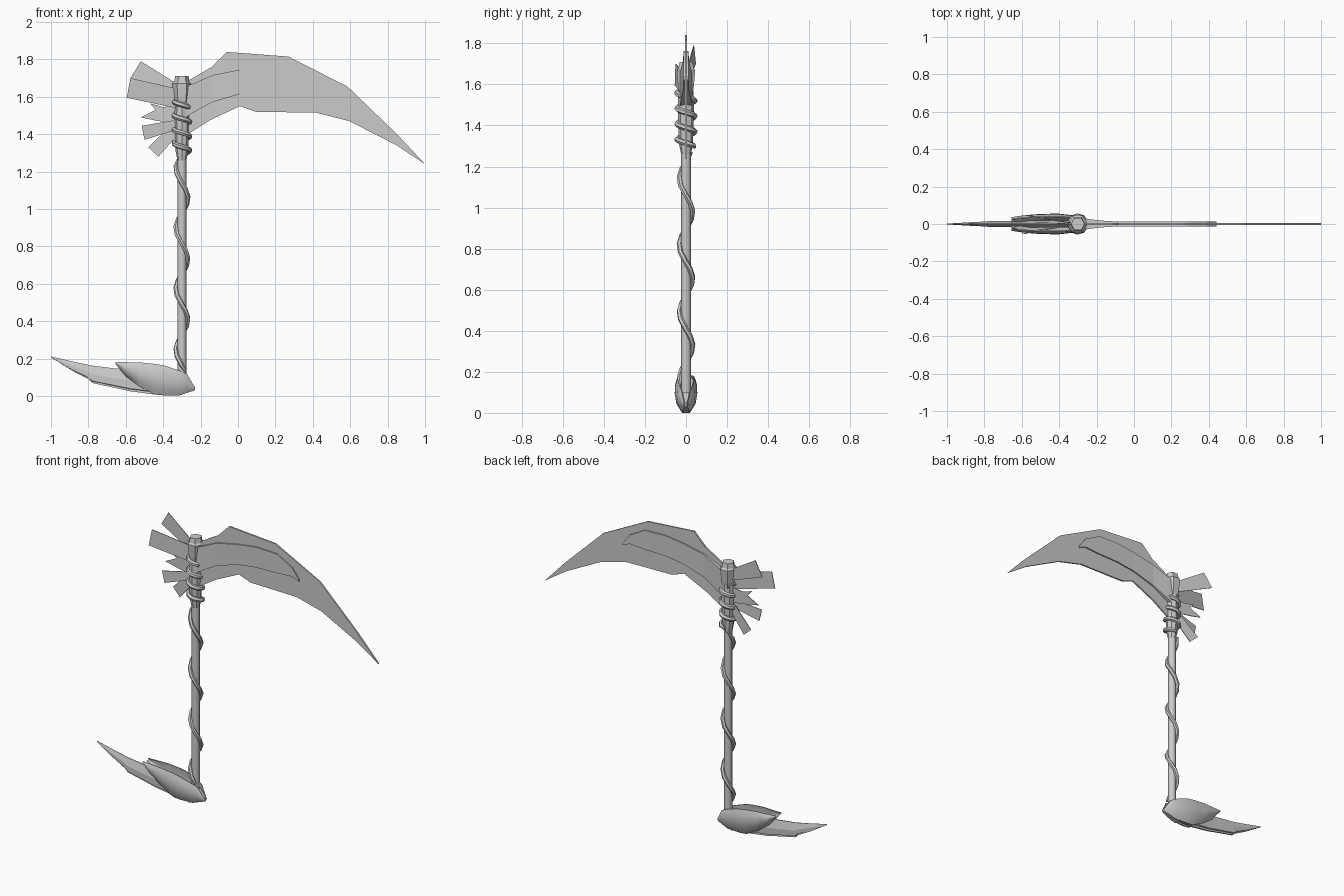
import bpy, bmesh, math
from mathutils import Vector

cube = bpy.data.objects.get("Cube")
if cube:
    bpy.data.objects.remove(cube, do_unlink=True)

# One plain grey for everything
grey = bpy.data.materials.new("plain grey")
grey.use_nodes = True
GREY = (0.6, 0.6, 0.6, 1)
grey.diffuse_color = GREY
grey.node_tree.nodes["Principled BSDF"].inputs["Base Color"].default_value = GREY
AXIS = -0.3  # x of the shaft


def finish(obj, angle):
    obj.data.materials.clear()
    obj.data.materials.append(grey)
    bpy.ops.object.select_all(action='DESELECT')
    obj.select_set(True)
    bpy.context.view_layer.objects.active = obj
    if angle:
        bpy.ops.object.shade_smooth_by_angle(angle=math.radians(angle))
    return obj


def from_bmesh(name, bm, angle=0):
    bmesh.ops.recalc_face_normals(bm, faces=bm.faces)
    mesh = bpy.data.meshes.new(name)
    bm.to_mesh(mesh)
    bm.free()
    obj = bpy.data.objects.new(name, mesh)
    bpy.context.collection.objects.link(obj)
    return finish(obj, angle)


def bridge(name, rings, angle=0):
    """Skin a row of closed rings and cap both ends."""
    bm = bmesh.new()
    loops = [[bm.verts.new(p) for p in ring] for ring in rings]
    n = len(loops[0])
    for a, b in zip(loops, loops[1:]):
        for i in range(n):
            j = (i + 1) % n
            bm.faces.new((a[i], a[j], b[j], b[i]))
    bm.faces.new(loops[0])
    bm.faces.new(loops[-1])
    return from_bmesh(name, bm, angle)


def loft(name, sections, profile, side=1, angle=0):
    """Sections are (x, top, bottom, half width); profile is (height, width) fractions."""
    return bridge(name, [[(x, side * v * w, low + u * (top - low)) for u, v in profile]
                         for x, top, low, w in sections], angle)


def lathe(name, profile, sides, angle=0):
    turns = [math.tau * i / sides for i in range(sides)]
    return bridge(name, [[(AXIS + r * math.cos(t), r * math.sin(t), z) for t in turns]
                         for z, r in profile], angle)


def plate(name, outline, half, lean=0):
    """Thin sheet in the xz plane; lean swings its far end sideways."""
    bm = bmesh.new()
    rows = []
    for s in (-half, half):
        rows.append([bm.verts.new((x, s + lean * max(0, AXIS - x), z)) for x, z in outline])
        bm.faces.new(rows[-1])
    n = len(outline)
    for i in range(n):
        j = (i + 1) % n
        bm.faces.new((rows[0][i], rows[0][j], rows[1][j], rows[1][i]))
    bmesh.ops.triangulate(bm, faces=[f for f in bm.faces if len(f.verts) > 4])
    return from_bmesh(name, bm)


def vine(name, top, bottom, pitch, radius, thick, steps, start):
    """Tube winding down around the shaft."""
    curve = bpy.data.curves.new(name, 'CURVE')
    curve.dimensions = '3D'
    curve.bevel_depth = thick
    curve.bevel_resolution = 1
    curve.use_fill_caps = True
    count = int((top - bottom) / pitch * steps) + 1
    spline = curve.splines.new('POLY')
    spline.points.add(count - 1)
    for i, p in enumerate(spline.points):
        t = start + math.tau * i / steps
        p.co = (AXIS + radius * math.cos(t), radius * math.sin(t), top - pitch * i / steps, 1)
        p.radius = 0.5 if i in (0, count - 1) else 1
    obj = bpy.data.objects.new(name, curve)
    bpy.context.collection.objects.link(obj)
    bpy.ops.object.select_all(action='DESELECT')
    obj.select_set(True)
    bpy.context.view_layer.objects.active = obj
    bpy.ops.object.convert(target='MESH')
    return finish(bpy.context.object, 50)


# Shaft, sleeve and six-sided head
lathe("shaft", [(0.06, 0.024), (1.6, 0.024)], 8, 50)
lathe("sleeve", [(1.26, 0.024), (1.31, 0.034), (1.5, 0.04), (1.57, 0.036)], 8, 30)
lathe("head_cap", [(1.55, 0.036), (1.59, 0.044), (1.67, 0.052), (1.68, 0.042), (1.71, 0.036)], 6)

# Winding vines
vine("shaft_vine", 1.27, 0.1, 0.325, 0.033, 0.013, 8, math.pi * 0.7)
vine("grip_binding", 1.58, 1.29, 0.075, 0.043, 0.014, 10, math.pi * 0.9)

# Main blade with its raised panel
plate("main_blade", [
    (-0.3, 1.67), (-0.26, 1.69), (-0.14, 1.76), (-0.11, 1.77), (-0.085, 1.75), (-0.05, 1.755),
    (-0.04, 1.79), (-0.06, 1.84), (0.27, 1.815), (0.585, 1.655), (0.85, 1.4), (1.0, 1.24),
    (0.85, 1.34), (0.595, 1.47), (0.42, 1.515), (0.095, 1.52), (0.15, 1.575), (0.01, 1.55),
    (-0.15, 1.475), (-0.26, 1.405), (-0.3, 1.4)], 0.005)
BOX = [(0, 1), (1, 1), (1, -1), (0, -1)]
loft("blade_panel", [
    (-0.3, 1.65, 1.48, 0.032), (-0.24, 1.67, 1.515, 0.026), (-0.14, 1.715, 1.57, 0.015),
    (0.01, 1.745, 1.615, 0.013), (0.14, 1.762, 1.632, 0.013), (0.285, 1.757, 1.635, 0.013),
    (0.39, 1.7, 1.642, 0.013), (0.44, 1.635, 1.622, 0.013)], BOX)

# Fan of sheets behind the head
fan = {
    "upper_fan_sheet": ([(-0.52, 1.79), (-0.575, 1.7), (-0.31, 1.59), (-0.31, 1.66)], 0.17),
    "broad_fan_sheet": ([(-0.575, 1.7), (-0.595, 1.595), (-0.31, 1.535), (-0.31, 1.64)], -0.18),
    "jagged_fan_sheet": ([(-0.3, 1.56), (-0.4, 1.545), (-0.47, 1.565), (-0.44, 1.53),
                          (-0.52, 1.49), (-0.45, 1.475), (-0.3, 1.45)], 0.03),
    "lower_fan_sheet": ([(-0.515, 1.445), (-0.5, 1.37), (-0.31, 1.43), (-0.31, 1.48)], -0.15),
    "bottom_fan_sheet": ([(-0.48, 1.33), (-0.425, 1.28), (-0.31, 1.41), (-0.36, 1.445)], 0.15),
}
for name, (outline, lean) in fan.items():
    plate(name, outline, 0.002, lean)

# Foot blade with a stepped lower edge
half = [(0, 0.3), (0.1, 0.3), (0.12, 0.9), (0.5, 1), (1, 0.15)]
loft("foot_blade", [
    (-1.0, 0.212, 0.206, 0.002), (-0.885, 0.185, 0.135, 0.009), (-0.8, 0.167, 0.09, 0.013),
    (-0.78, 0.163, 0.07, 0.015), (-0.65, 0.147, 0.042, 0.016), (-0.58, 0.142, 0.026, 0.017),
    (-0.445, 0.14, 0.008, 0.02), (-0.3, 0.09, 0.01, 0.02)],
    half + [(u, -v) for u, v in reversed(half)])

# Curved guard shells on both sides of the foot
shell = [(0, 0.4), (0.25, 0.85), (0.55, 1), (0.8, 0.95), (1, 0.75),
         (1, 0.65), (0.55, 0.86), (0.25, 0.7), (0, 0.25)]
for label, side in (("front", -1), ("back", 1)):
    loft(label + "_guard", [
        (-0.655, 0.182, 0.172, 0.036), (-0.6, 0.181, 0.105, 0.045), (-0.525, 0.18, 0.05, 0.052),
        (-0.445, 0.172, 0.008, 0.055), (-0.4, 0.165, 0.004, 0.055), (-0.31, 0.135, 0.004, 0.045),
        (-0.27, 0.115, 0.018, 0.032), (-0.23, 0.045, 0.035, 0.012)], shell, side, 40)

# Closed toe where the two shells meet
loft("guard_toe", [(-0.34, 0.11, 0.0, 0.02), (-0.28, 0.1, 0.015, 0.016), (-0.23, 0.05, 0.03, 0.006)], BOX)
